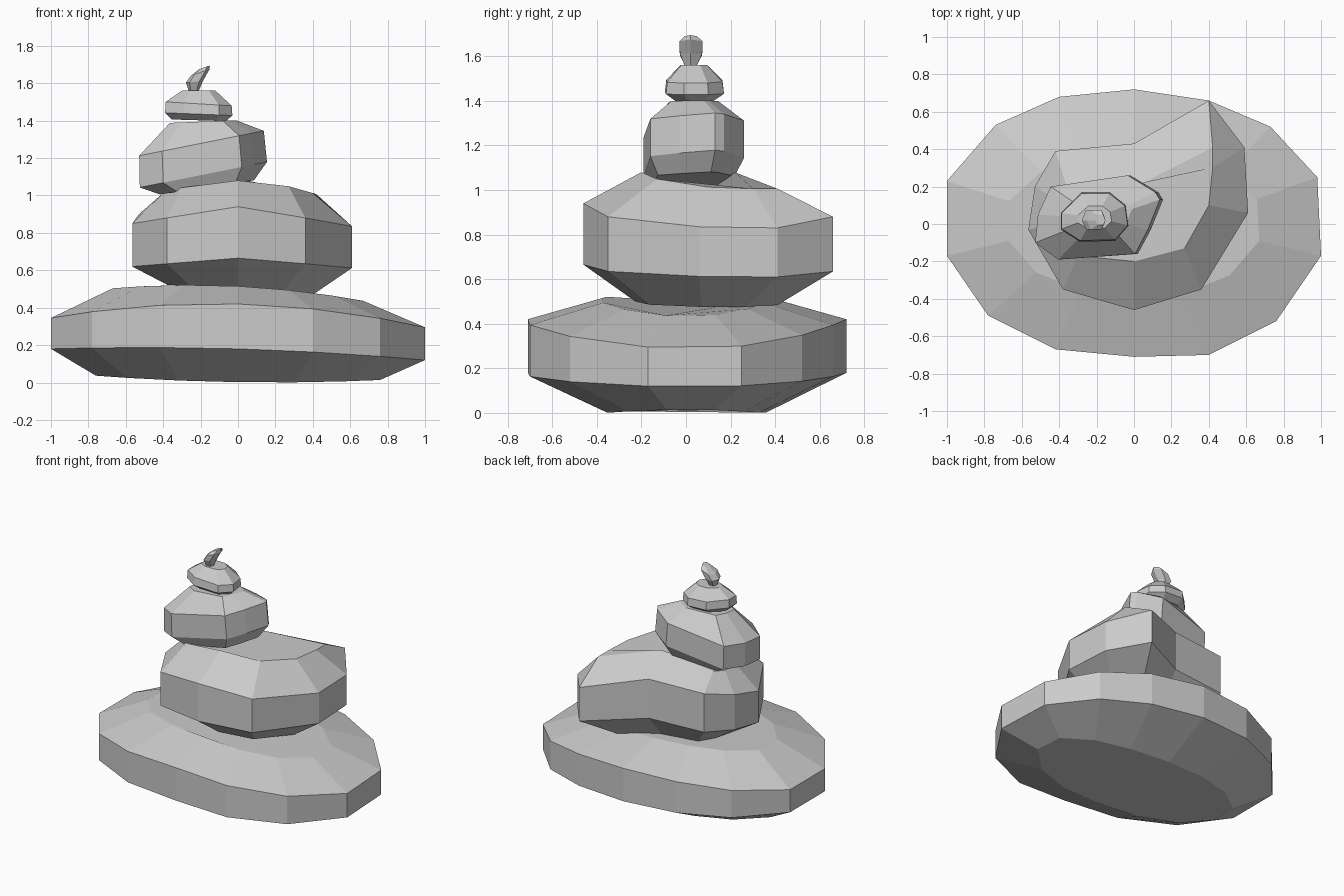
import bpy
import bmesh

cube = bpy.data.objects.get("Cube")
if cube:
    bpy.data.objects.remove(cube, do_unlink=True)

grey = bpy.data.materials.new("stone grey")
grey.use_nodes = True
colour = (0.6, 0.6, 0.6, 1)
grey.diffuse_color = colour
grey.node_tree.nodes["Principled BSDF"].inputs["Base Color"].default_value = colour


def scaled(ring, sx, sy, center=(0, 0), shift=(0, 0)):
    """Shrink an outline about a center, then slide it."""
    cx, cy = center
    return [(cx + (p[0] - cx) * sx + shift[0],
             cy + (p[1] - cy) * sy + shift[1]) + tuple(p[2:]) for p in ring]


def layer(ring, height, tilt=0.0, bow=0.0, lift=0.0, middle=0.0):
    """Place an outline at a height, tilted along x and bowed at its ends."""
    points = []
    for p in ring:
        dx = p[0] - middle
        extra = p[2] * lift if len(p) > 2 else 0
        points.append((p[0], p[1], height + tilt * dx + bow * dx * dx + extra))
    return points


def stone(name, layers):
    """Skin a faceted stone over layers listed from bottom to top."""
    bm = bmesh.new()
    rings = [[bm.verts.new(p) for p in ring] for ring in layers]
    count = len(rings[0])
    for low, high in zip(rings, rings[1:]):
        for i in range(count):
            j = (i + 1) % count
            bm.faces.new((low[i], low[j], high[j], high[i]))
    bm.faces.new(rings[0][::-1])
    bm.faces.new(rings[-1])
    bmesh.ops.recalc_face_normals(bm, faces=bm.faces[:])
    mesh = bpy.data.meshes.new(name)
    bm.to_mesh(mesh)
    bm.free()
    mesh.materials.append(grey)
    bpy.context.collection.objects.link(bpy.data.objects.new(name, mesh))


# Wide base stone
base = [(0, -.71), (.4, -.7), (.76, -.52), (1, -.17), (.98, .25), (.73, .52), (.4, .66),
        (0, .72), (-.4, .68), (-.74, .53), (-1, .23), (-1, -.17), (-.78, -.49), (-.42, -.67)]
stone("base_stone", [
    layer(scaled(base, .76, .5), .002, tilt=-.015, bow=.04),
    layer(base, .18, tilt=-.03, bow=-.03),
    layer(base, .42, tilt=-.025, bow=-.1),
    layer(scaled(base, .67, .53), .515, tilt=-.05, bow=-.1),
])

# Second stone, with a raised back rim
second = [(0, -.46, .06), (.36, -.35, 0), (.61, .06, -.045), (.59, .41, -.05), (.4, .66, 0),
          (0, .43, .08), (-.42, .39, .07), (-.53, .2, .02), (-.565, -.03, -.03), (-.38, -.35, 0)]
second_top = [(0, -.2), (.27, -.13), (.4, .1), (.42, .3), (.42, .41),
              (.05, .22), (-.36, .2), (-.4, .12), (-.4, 0), (-.3, -.17)]
stone("second_stone", [
    layer(scaled(second, .67, .57, (0, .08)), .5, tilt=-.06),
    layer(second, .635, lift=.5),
    layer(second, .88, lift=1),
    layer(second_top, 1.08, bow=-.42),
])

# Third stone, leaning to one side
third = [(-.4, -.19), (.02, -.16), (.09, -.03), (.155, .13), (.13, .17),
         (-.02, .26), (-.44, .2), (-.51, .05), (-.525, -.1)]
heart = (-.19, .03)
stone("third_stone", [
    layer(scaled(third, .74, .82, heart, (.02, 0)), 1.04, tilt=.15, middle=-.19),
    layer(third, 1.11, tilt=.2, middle=-.19),
    layer(scaled(third, .98, 1, heart, (-.01, 0)), 1.28, tilt=.2, middle=-.19),
    layer(scaled(third, .52, .5, heart), 1.395, tilt=.04, middle=-.19),
])

# Fourth stone, small and flat
fourth = [(-.29, -.095), (-.1, -.09), (-.03, -.01), (-.045, .1),
          (-.13, .17), (-.28, .17), (-.39, .06), (-.39, -.03)]
heart = (-.21, .035)
stone("fourth_stone", [
    layer(scaled(fourth, .8, .66, heart), 1.402, tilt=-.03, middle=-.21),
    layer(fourth, 1.435, tilt=-.04, middle=-.21),
    layer(scaled(fourth, .98, .95, heart), 1.49, tilt=-.06, middle=-.21),
    layer(scaled(fourth, .5, .45, heart), 1.56),
])

# Leaning pebble on top
pebble = [(-.25, -.03), (-.17, -.03), (-.14, .02), (-.17, .075), (-.25, .075), (-.28, .02)]
heart = (-.21, .02)
stone("top_pebble", [
    layer(scaled(pebble, .38, .5, heart, (-.027, 0)), 1.558),
    layer(scaled(pebble, .65, .95, heart, (-.023, 0)), 1.61, tilt=.1, middle=-.21),
    layer(scaled(pebble, .72, 1, heart, (.008, 0)), 1.655, tilt=.35, middle=-.21),
    layer(scaled(pebble, .4, .5, heart, (.03, 0)), 1.685, tilt=.35, middle=-.18),
])
